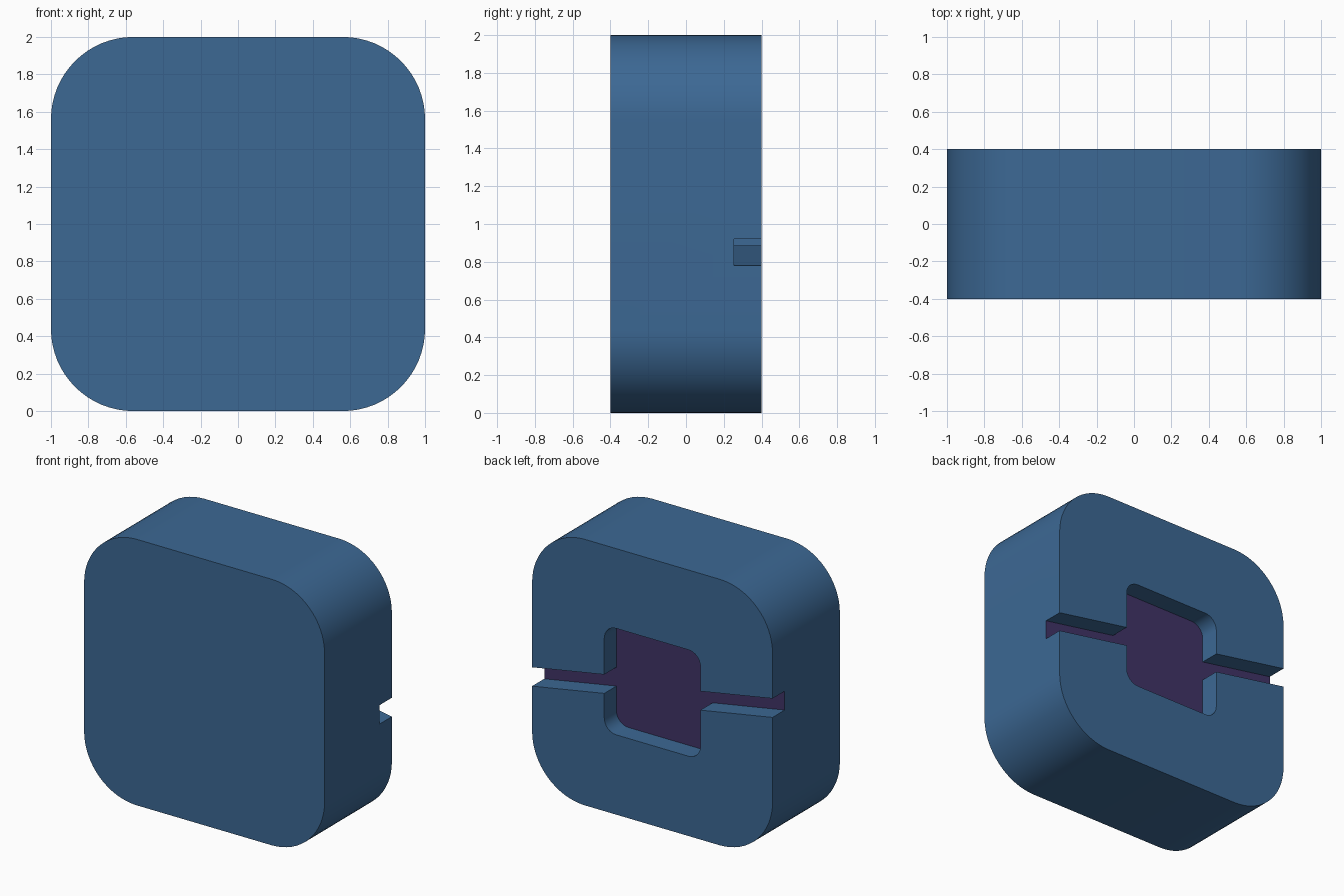
import bpy, bmesh, math

if "Cube" in bpy.data.objects:
    bpy.data.objects.remove(bpy.data.objects["Cube"])

def material(name, rgb):
    m = bpy.data.materials.new(name)
    lin = [((c / 255 + 0.055) / 1.055) ** 2.4 for c in rgb]
    m.diffuse_color = (*lin, 1)
    m.use_nodes = True
    m.node_tree.nodes["Principled BSDF"].inputs["Base Color"].default_value = m.diffuse_color
    return m

blue = material("steel blue", (60, 104, 148))
purple = material("dark purple", (64, 51, 103))

def corner(q, half, r, n):
    """Arc points of one rounded corner, quadrant q, around (0, 1)."""
    sx, sz = [(1, 1), (-1, 1), (-1, -1), (1, -1)][q]
    pts = []
    for i in range(n + 1):
        a = math.pi / 2 * (q + i / n)
        pts.append((sx * (half - r) + r * math.cos(a),
                    1 + sz * (half - r) + r * math.sin(a)))
    return pts

def prism(name, outline, y0, y1):
    bm = bmesh.new()
    face = bm.faces.new([bm.verts.new((x, y0, z)) for x, z in outline])
    ext = bmesh.ops.extrude_face_region(bm, geom=[face])
    for v in ext["geom"]:
        if isinstance(v, bmesh.types.BMVert):
            v.co.y = y1
    bmesh.ops.recalc_face_normals(bm, faces=bm.faces)
    me = bpy.data.meshes.new(name)
    bm.to_mesh(me)
    bm.free()
    ob = bpy.data.objects.new(name, me)
    bpy.context.collection.objects.link(ob)
    return ob

# Rounded block
body = prism("block", [p for q in range(4) for p in corner(q, 1, 0.44, 16)], -0.4, 0.4)

# Recess outline: rounded pocket with a tilted slot to each side
slope = math.tan(math.radians(10))

def slot(s):
    z = lambda x, e: 1 + s * (-slope * (x - 0.15) + e)
    return [(s * 0.4, z(0.4, -0.071)), (s * 1.2, z(1.2, -0.071)),
            (s * 1.2, z(1.2, 0.071)), (s * 0.4, z(0.4, 0.071))]

pocket = [corner(q, 0.4, 0.1, 8) for q in range(4)]
outline = pocket[0] + pocket[1] + slot(-1) + pocket[2] + pocket[3][:]
outline += slot(1)
cutter = prism("recess_cutter", outline, 0.255, 0.6)
cutter.hide_render = True

# Cut the recess into the back
mod = body.modifiers.new("recess", 'BOOLEAN')
mod.object = cutter
mod.operation = 'DIFFERENCE'
mod.solver = 'EXACT'
bpy.context.view_layer.objects.active = body
body.select_set(True)
bpy.ops.object.modifier_apply(modifier="recess")
bpy.data.objects.remove(cutter)

# Purple recess floor, blue elsewhere
body.data.materials.clear()
body.data.materials.append(blue)
body.data.materials.append(purple)
for p in body.data.polygons:
    p.material_index = int(p.normal.y > 0.9 and p.center.y < 0.3)

bpy.ops.object.shade_smooth_by_angle(angle=math.radians(30))
